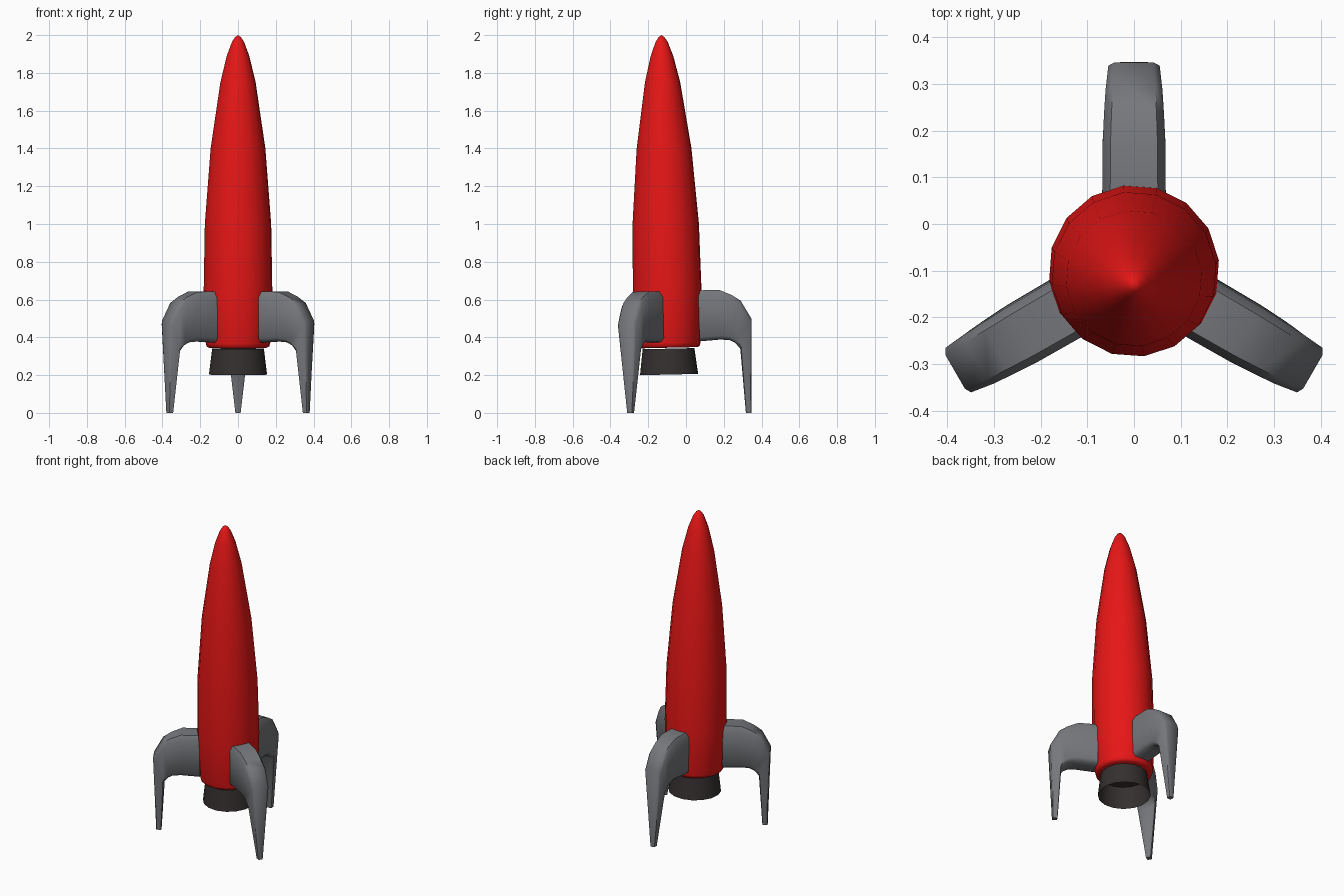
import bpy, bmesh, math

if "Cube" in bpy.data.objects:
    bpy.data.objects.remove(bpy.data.objects["Cube"])

LEAN = 0.0225      # the rocket leans slightly towards the front
Y0 = -0.085        # axis position at ground level


def material(name, rgb):
    m = bpy.data.materials.new(name)
    m.diffuse_color = (*rgb, 1)
    m.use_nodes = True
    m.node_tree.nodes["Principled BSDF"].inputs["Base Color"].default_value = m.diffuse_color
    return m


RED = material("red_paint", (0.8, 0.008, 0.008))
GREY = material("grey_metal", (0.18, 0.185, 0.2))
DARK = material("dark_nozzle", (0.036, 0.029, 0.029))


def finish(bm, name, mat, angle, fix_normals=True):
    """Lean the part, turn it into an object and shade it."""
    if fix_normals:
        bmesh.ops.recalc_face_normals(bm, faces=bm.faces)
    for v in bm.verts:
        x, y, z = v.co
        v.co = (x, y - LEAN * z + Y0, z + LEAN * y * min(1, z / 0.2))
    me = bpy.data.meshes.new(name)
    bm.to_mesh(me)
    bm.free()
    me.materials.append(mat)
    ob = bpy.data.objects.new(name, me)
    bpy.context.collection.objects.link(ob)
    bpy.ops.object.select_all(action='DESELECT')
    ob.select_set(True)
    bpy.context.view_layer.objects.active = ob
    bpy.ops.object.shade_smooth_by_angle(angle=math.radians(angle))
    return ob


def loft(bm, rings, cap_start=True, cap_end=True):
    """Join equal-length rings of points with quads."""
    vs = [[bm.verts.new(p) for p in ring] for ring in rings]
    n = len(vs[0])
    for a, b in zip(vs, vs[1:]):
        for i in range(n):
            j = (i + 1) % n
            bm.faces.new((a[i], a[j], b[j], b[i]))
    if cap_start:
        bm.faces.new(vs[0][::-1])
    if cap_end:
        bm.faces.new(vs[-1])
    return vs


def circle(r, z, n=16, turn=7):
    t = math.radians(turn)
    return [(r * math.cos(t + math.tau * i / n), r * math.sin(t + math.tau * i / n), z)
            for i in range(n)]


# Body: lathed profile with a pointed nose
profile = [(0.155, 0.345), (0.167, 0.352), (0.172, 0.37), (0.183, 0.65), (0.177, 1.0),
           (0.146, 1.4), (0.094, 1.75), (0.06, 1.89), (0.032, 1.965), (0.015, 1.99)]
bm = bmesh.new()
rings = loft(bm, [circle(r, z) for r, z in profile], cap_end=False)
tip = bm.verts.new((0, 0, 2.0))
top = rings[-1]
for i in range(len(top)):
    bm.faces.new((top[i], top[(i + 1) % len(top)], tip))
finish(bm, "body", RED, 50)

# Nozzle: flared open skirt, closed at the top inside
bm = bmesh.new()
loft(bm, [circle(0.155, 0.203), circle(0.154, 0.203), circle(0.138, 0.34)][::2]
     + [], cap_start=False, cap_end=True)
finish(bm, "nozzle", DARK, 40)

# Landing fins: (outer r, outer z, inner r, inner z, half thickness) along the leg
sections = [(0.165, 0.645, 0.165, 0.375, 0.068),
            (0.275, 0.645, 0.275, 0.382, 0.067),
            (0.340, 0.617, 0.325, 0.378, 0.064),
            (0.388, 0.585, 0.355, 0.362, 0.061),
            (0.442, 0.490, 0.380, 0.330, 0.055),
            (0.432, 0.0, 0.402, 0.0, 0.014)]
outline = [(0, -.7), (0.08, -1), (0.88, -1), (1, -.75),
           (1, .75), (0.88, 1), (0.08, 1), (0, .7)]
for name, deg in (("back_fin", 90), ("left_fin", 210), ("right_fin", 330)):
    c, s = math.cos(math.radians(deg)), math.sin(math.radians(deg))
    rings = []
    for ro, zo, ri, zi, w in sections:
        ring = []
        for u, side in outline:
            r, z, t = ri + (ro - ri) * u, zi + (zo - zi) * u, side * w
            ring.append((c * r - s * t, s * r + c * t, z))
        rings.append(ring)
    bm = bmesh.new()
    loft(bm, rings)
    finish(bm, name, GREY, 50)
